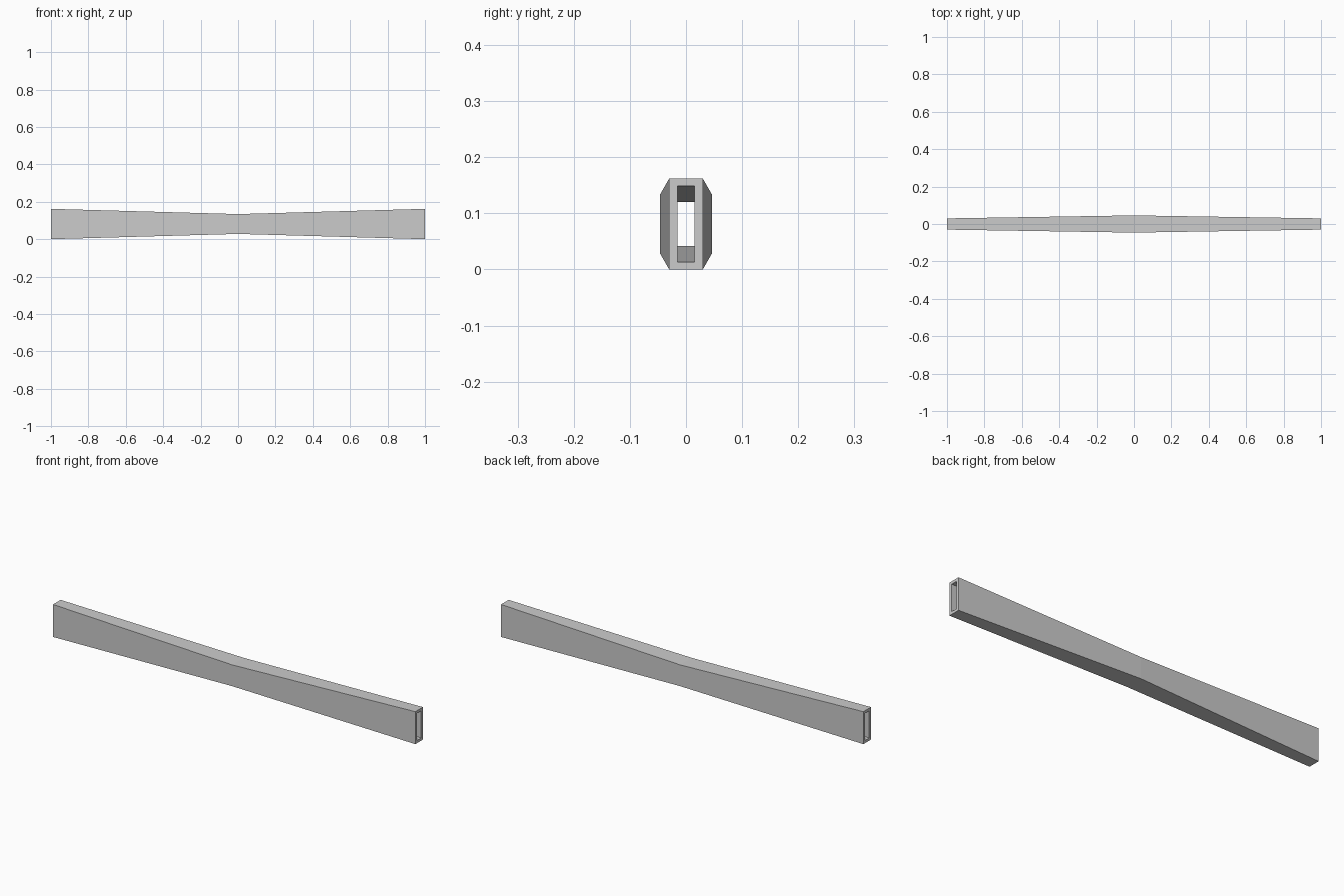
import bpy, bmesh

cube = bpy.data.objects.get("Cube")
if cube:
    bpy.data.objects.remove(cube)

MID_Z = 0.081   # height of the tube's centre line
# Stations along the tube: x, half depth, half height
STATIONS = [(-1, 0.03, 0.081), (0, 0.046, 0.053), (1, 0.03, 0.081)]
WALL_Y, WALL_Z = 0.015, 0.0135
CORNERS = [(-1, -1), (1, -1), (1, 1), (-1, 1)]

grey = bpy.data.materials.new("light_grey")
grey.use_nodes = True
colour = (0.6, 0.6, 0.6, 1)
grey.diffuse_color = colour
grey.node_tree.nodes["Principled BSDF"].inputs["Base Color"].default_value = colour

bm = bmesh.new()


def ring(x, half_y, half_z):
    return [bm.verts.new((x, sy * half_y, MID_Z + sz * half_z)) for sy, sz in CORNERS]


def bridge(a, b):
    for i in range(4):
        j = (i + 1) % 4
        bm.faces.new((a[i], a[j], b[j], b[i]))


# Outer skin and inner bore
outer = [ring(x, y, z) for x, y, z in STATIONS]
inner = [ring(x, y - WALL_Y, z - WALL_Z) for x, y, z in STATIONS]
for skin in (outer, inner):
    for a, b in zip(skin, skin[1:]):
        bridge(a, b)

# Open end rims
for end in (0, -1):
    bridge(outer[end], inner[end])

bmesh.ops.recalc_face_normals(bm, faces=bm.faces)
mesh = bpy.data.meshes.new("waisted_tube")
bm.to_mesh(mesh)
bm.free()
mesh.materials.append(grey)
tube = bpy.data.objects.new("waisted_tube", mesh)
bpy.context.collection.objects.link(tube)
